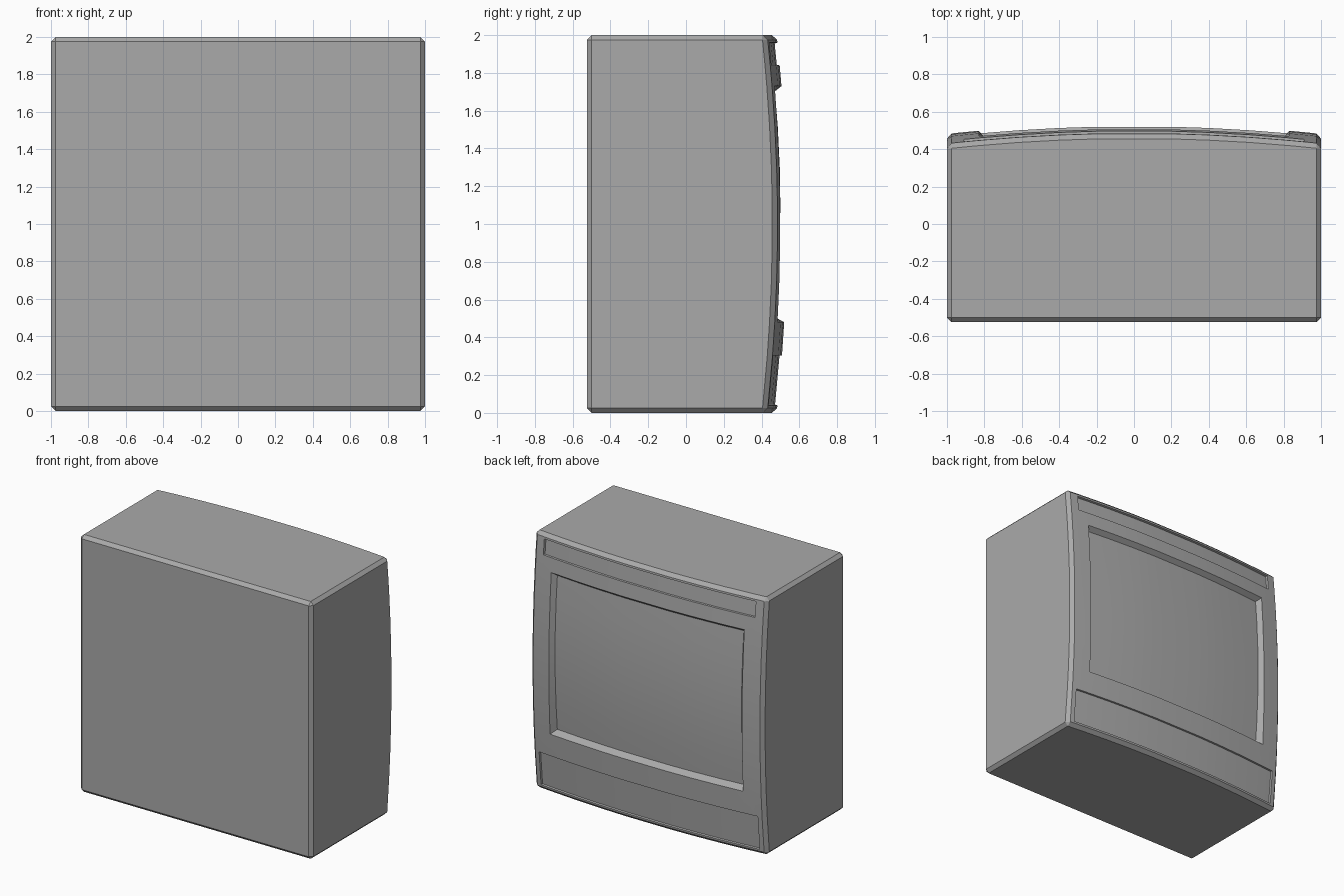
import bpy
import bmesh
import math

default = bpy.data.objects.get("Cube")
if default:
    bpy.data.objects.remove(default, do_unlink=True)

# Single grey finish
GREY = (0.4, 0.4, 0.4, 1)
grey = bpy.data.materials.new("plain_grey")
grey.use_nodes = True
grey.diffuse_color = GREY
grey.node_tree.nodes["Principled BSDF"].inputs["Base Color"].default_value = GREY

FRONT, BACK, BEVEL = -0.525, 0.5, 0.025

# Rectangles on the back face: half width, bottom, top
SCREEN = (0.83, 0.48, 1.73)
TOP_STRIP = (0.91, 1.84, 1.96)
LOWER_PANEL = (0.94, 0.04, 0.305)


def back_surface(x, z):
    """Gently domed back of the cabinet."""
    return 0.537 - 0.055 * x ** 2 - 0.055 * (z - 1) ** 2


def screen_surface(x, z):
    """Rounder dome of the recessed screen."""
    return 0.502 - 0.06 * x ** 2 - 0.08 * (z - 1.1) ** 2


def cut_back(bm, point, normal):
    """Cut only the faces that look backwards."""
    faces = [f for f in bm.faces if f.normal.y > 0.1]
    edges = {e for f in faces for e in f.edges}
    verts = {v for f in faces for v in f.verts}
    bmesh.ops.bisect_plane(bm, geom=faces + list(edges) + list(verts),
                           plane_co=point, plane_no=normal, dist=1e-5)
    bm.normal_update()


def faces_in(bm, rect):
    half, low, high = rect
    found = []
    for f in bm.faces:
        c = f.calc_center_median()
        if f.normal.y > 0.9 and abs(c.x) < half and low < c.z < high:
            found.append(f)
    return found


def recess(bm, rect, taper, depth):
    faces = faces_in(bm, rect)
    bmesh.ops.inset_region(bm, faces=faces, thickness=taper, depth=-depth,
                           use_boundary=True, use_even_offset=True)
    bm.normal_update()
    return faces


# Chamfered cabinet
bm = bmesh.new()
bmesh.ops.create_cube(bm, size=1)
for v in bm.verts:
    v.co = (v.co.x * 2, BACK if v.co.y > 0 else FRONT, v.co.z * 2 + 1)
bmesh.ops.bevel(bm, geom=bm.edges[:], offset=BEVEL, segments=1,
                profile=0.5, affect='EDGES')
bm.normal_update()

# Grid lines on the back: part outlines plus steps for the curve
columns = {0.2, 0.4, 0.62}
rows = {0.68, 0.9, 1.1, 1.3, 1.52}
for half, low, high in (SCREEN, TOP_STRIP, LOWER_PANEL):
    columns.add(half)
    rows.update((low, high))
for x in columns:
    for side in (-1, 1):
        cut_back(bm, (side * x, 0, 0), (1, 0, 0))
for z in rows:
    cut_back(bm, (0, 0, z), (0, 0, 1))

# Dome the back, then sink the strip, panel and screen
screen_faces = faces_in(bm, SCREEN)
for v in bm.verts:
    if v.co.y > 0:
        v.co.y += back_surface(v.co.x, v.co.z) - BACK
bm.normal_update()
recess(bm, TOP_STRIP, 0.003, 0.015)
recess(bm, LOWER_PANEL, 0.003, 0.013)
screen_faces = recess(bm, SCREEN, 0.025, 0.04)
for v in {v for f in screen_faces for v in f.verts}:
    v.co.y = screen_surface(v.co.x, v.co.z)
bm.normal_update()

mesh = bpy.data.meshes.new("monitor_cabinet")
bm.to_mesh(mesh)
bm.free()
mesh.materials.append(grey)
cabinet = bpy.data.objects.new("monitor_cabinet", mesh)
bpy.context.collection.objects.link(cabinet)

# Smooth domes with crisp edges
bpy.ops.object.select_all(action='DESELECT')
cabinet.select_set(True)
bpy.context.view_layer.objects.active = cabinet
bpy.ops.object.shade_smooth_by_angle(angle=math.radians(25))
